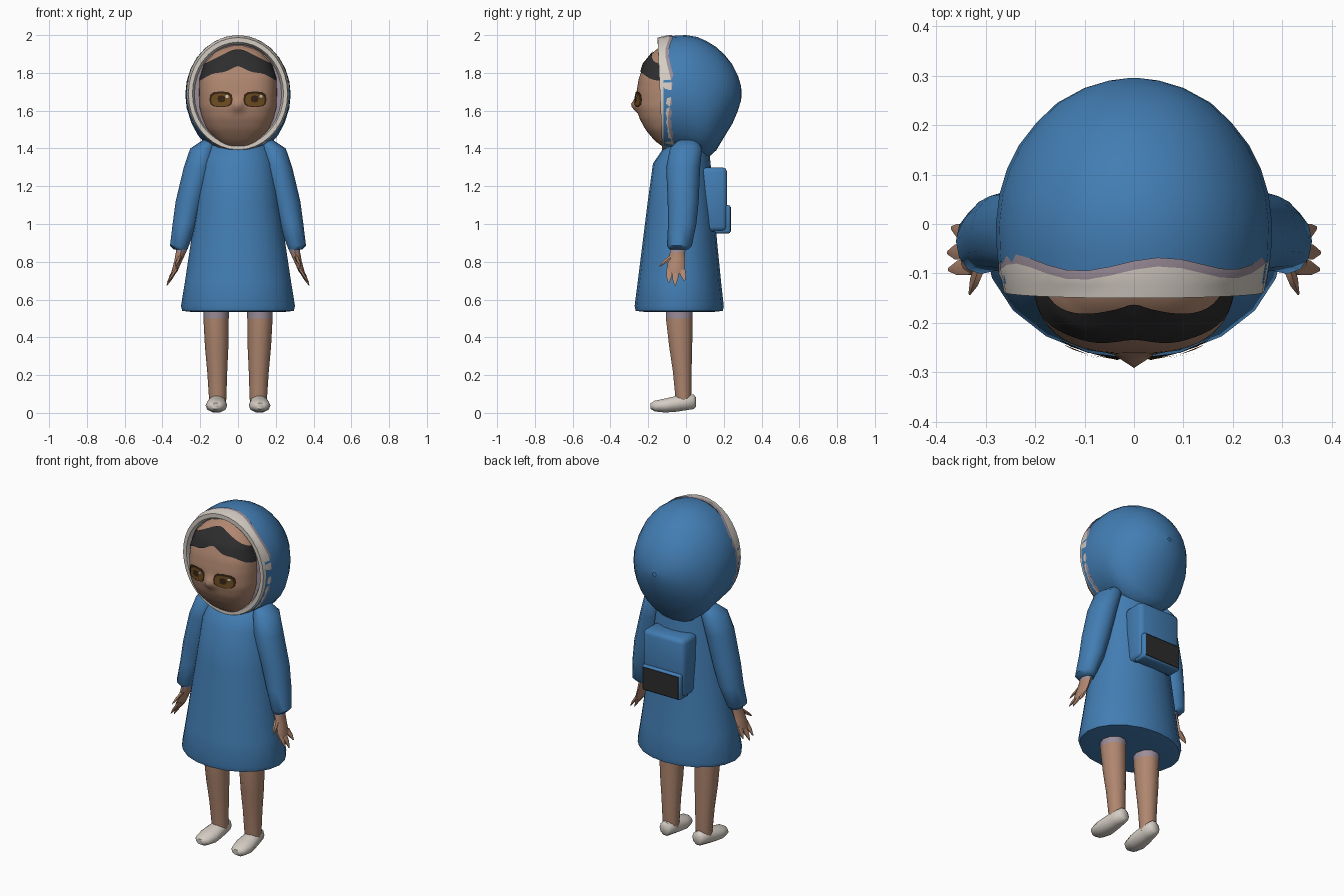
import bpy, bmesh, math
from mathutils import Vector

if "Cube" in bpy.data.objects:
    bpy.data.objects.remove(bpy.data.objects["Cube"])

COLOURS = {
    "coat_blue": (0.055, 0.205, 0.45), "skin": (0.43, 0.24, 0.16),
    "trim_white": (0.66, 0.61, 0.55), "hair_black": (0.026, 0.026, 0.027),
    "lining_mauve": (0.33, 0.27, 0.32), "eye_brown": (0.16, 0.075, 0.015),
    "eye_dark": (0.04, 0.018, 0.008),
}
MATS = {}
for name, c in COLOURS.items():
    MATS[name] = bpy.data.materials.new(name)
    MATS[name].diffuse_color = (*c, 1)


def finish(name, bm, colours, angle=50):
    bmesh.ops.recalc_face_normals(bm, faces=bm.faces)
    me = bpy.data.meshes.new(name)
    bm.to_mesh(me)
    bm.free()
    ob = bpy.data.objects.new(name, me)
    bpy.context.collection.objects.link(ob)
    for c in colours:
        me.materials.append(MATS[c])
    bpy.ops.object.select_all(action='DESELECT')
    ob.select_set(True)
    bpy.context.view_layer.objects.active = ob
    bpy.ops.object.shade_smooth_by_angle(angle=math.radians(angle))
    return ob


def loft(name, rings, colours, rule=None, caps=True, loop=False, wrap=True, angle=50):
    """Skin a list of point rings; rule(strip, centre) picks the colour slot."""
    bm = bmesh.new()
    vs = [[bm.verts.new(p) for p in r] for r in rings]
    n = len(rings[0])
    for i in range(len(vs) if loop else len(vs) - 1):
        a, b = vs[i], vs[(i + 1) % len(vs)]
        for j in range(n if wrap else n - 1):
            k = (j + 1) % n
            f = bm.faces.new((a[j], a[k], b[k], b[j]))
            if rule:
                f.material_index = rule(i, f.calc_center_median())
    if caps and not loop and wrap:
        bm.faces.new(vs[0])
        bm.faces.new(vs[-1])
    return finish(name, bm, colours, angle)


def ring_z(cx, cy, z, rx, ry, n=12):
    return [(cx + rx * math.cos(t), cy + ry * math.sin(t), z)
            for t in (2 * math.pi * i / n for i in range(n))]


def ring_y(cx, y, zc, rx, rz, n=28, shift=None):
    return [(cx + rx * math.cos(t), y + (shift(t) if shift else 0), zc + rz * math.sin(t))
            for t in (2 * math.pi * i / n for i in range(n))]


# Hood shell: y, half width, top, bottom
hood = [(-0.12, .268, 1.985, 1.39), (-.06, .277, 1.997, 1.38), (0, .279, 2.0, 1.37),
        (.06, .272, 1.99, 1.35), (.11, .257, 1.968, 1.345), (.16, .232, 1.937, 1.39),
        (.205, .197, 1.895, 1.465), (.245, .155, 1.845, 1.53), (.275, .10, 1.785, 1.60),
        (.29, .05, 1.735, 1.65), (.295, .01, 1.70, 1.68)]
loft("hood", [ring_y(0, y, (t + b) / 2, w, (t - b) / 2) for y, w, t, b in hood],
     ["coat_blue"], caps=False)

# Hood lining funnel, blue at the top and mauve elsewhere
loft("hood_lining", [ring_y(0, y, 1.69, w, h) for y, w, h in
     [(-.118, .24, .275), (-.09, .225, .262), (-.05, .19, .235), (-.04, .05, .06)]],
     ["lining_mauve", "coat_blue"], lambda i, c: int(c.z > 1.84))


# Hood trim with a slightly wavy back edge
def lean(t):
    return 0.012 - 0.012 * math.sin(t)


def wave(t):
    return lean(t) + 0.014 * math.sin(5 * t + 1)


section = [(1.0, -.125, lean), (.98, -.15, lean), (.90, -.15, lean), (.86, -.13, lean),
           (.89, -.10, lean), (1.0, -.10, lean), (1.022, -.082, wave), (1.022, -.10, wave)]
loft("hood_trim", [ring_y(0, y, 1.69, .268 * k, .303 * k, 36, s) for k, y, s in section],
     ["trim_white", "lining_mauve"], lambda i, c: int(i in (5, 6)), loop=True)

# Face: z, half width, front depth
FACE = [(1.40, .05, -.11), (1.44, .11, -.165), (1.50, .165, -.215), (1.56, .19, -.247),
        (1.62, .205, -.262), (1.70, .207, -.262), (1.77, .205, -.25), (1.85, .18, -.222),
        (1.92, .115, -.165), (1.945, .04, -.12)]


def face_point(x, z, lift=0.0, unit=False):
    """Point on the front of the face; x may be given as a -1..1 share of the width."""
    for (z0, w0, f0), (z1, w1, f1) in zip(FACE, FACE[1:]):
        if z <= z1 + 1e-6:
            break
    t = (z - z0) / (z1 - z0)
    w, f = w0 + (w1 - w0) * t, f0 + (f1 - f0) * t
    u = max(-1, min(1, x if unit else x / w))
    x = u * w
    nose = .033 * max(0, 1 - abs(x) / .045) * max(0, 1 - abs(z - 1.63) / .05)
    y = -.08 + (f + .08) * (1 - abs(u) ** 2.7) ** (1 / 2.7)
    return (x, y - nose - lift, z)


us = [math.sin(math.pi / 2 * i / 16) for i in range(-16, 17)]
rows = [1.40 + .545 * i / 30 for i in range(31)]
loft("face", [[face_point(u, z, 0, True) for u in us] for z in rows], ["skin"], wrap=False)

# Hair fringe arching over the forehead
hair = []
for k in range(7):
    row = []
    for u in us:
        low = 1.83 - .068 * abs(u) ** 1.3 + .006 * math.cos(9 * u)
        high = 1.925 - .08 * abs(u) ** 2
        row.append(face_point(u, low + (high - low) * k / 6, .007, True))
    hair.append(row)
loft("hair_fringe", hair, ["hair_black"], wrap=False)


# Eyes: thin plates that follow the face
def eye_plate(name, cx, cz, rx, rz, lift, colour):
    bm = bmesh.new()
    cen = bm.verts.new(face_point(cx, cz, lift))
    ring = []
    for i in range(12):
        t = math.tau * i / 12
        c, s = math.cos(t), math.sin(t)
        ring.append(bm.verts.new(face_point(
            cx + rx * math.copysign(abs(c) ** .7, c),
            cz + rz * math.copysign(abs(s) ** .7, s), lift)))
    for i in range(12):
        bm.faces.new((cen, ring[i], ring[(i + 1) % 12]))
    finish(name, bm, [colour])


for s, side in ((-1, "left"), (1, "right")):
    eye_plate(f"eye_rim_{side}", s * .09, 1.66, .062, .042, .006, "eye_dark")
    eye_plate(f"eye_iris_{side}", s * .09, 1.657, .052, .034, .010, "eye_brown")
    eye_plate(f"eye_pupil_{side}", s * .088, 1.662, .020, .018, .013, "eye_dark")
    eye_plate(f"eye_glint_{side}", s * .09 + .032, 1.675, .008, .008, .016, "trim_white")

# Coat body: z, half width, front, back
coat = [(1.44, .09, -.07, .08), (1.415, .16, -.11, .12), (1.32, .19, -.175, .13),
        (1.1, .22, -.205, .15), (.9, .25, -.23, .165), (.7, .28, -.255, .185),
        (.565, .302, -.272, .20), (.54, .295, -.266, .195), (.535, .25, -.22, .15)]
loft("coat", [ring_z(0, (f + b) / 2, z, w, (b - f) / 2, 20) for z, w, f, b in coat],
     ["coat_blue"])


# Backpack body, pocket and dark panel
def box(name, x, y0, y1, z0, z1, bevel, colour):
    bm = bmesh.new()
    bmesh.ops.create_cube(bm, size=1)
    for v in bm.verts:
        v.co = Vector((v.co.x * 2 * x, (y0 + y1) / 2 + v.co.y * (y1 - y0),
                       (z0 + z1) / 2 + v.co.z * (z1 - z0)))
    if bevel:
        bmesh.ops.bevel(bm, geom=bm.edges[:], offset=bevel, segments=2,
                        profile=.5, affect='EDGES')
    finish(name, bm, [colour])


box("backpack", .135, .08, .218, .96, 1.30, .025, "coat_blue")
box("backpack_pocket", .125, .15, .236, .95, 1.10, .012, "coat_blue")
box("backpack_panel", .115, .232, .239, .96, 1.09, 0, "hair_black")

# Limbs, built once per side
SLEEVE = [(1.445, .15, .01, .035, .05), (1.40, .185, 0, .068, .085), (1.30, .21, -.015, .077, .09),
          (1.12, .255, -.015, .075, .082), (1.0, .28, -.02, .066, .075),
          (.885, .31, -.035, .05, .066), (.865, .303, -.037, .036, .05)]
PALM = [(.89, .295, -.04, .034, .045), (.85, .302, -.045, .027, .04), (.80, .318, -.05, .02, .046),
        (.75, .336, -.055, .016, .047), (.735, .342, -.056, .01, .04)]
LEG = [(.57, .115, -.035, .068, .075), (.50, .116, -.036, .067, .074), (.35, .113, -.028, .062, .064),
       (.22, .11, -.02, .053, .052), (.10, .108, -.015, .047, .045), (.05, .108, -.015, .045, .04)]
# Shoe sections: y, half width, top, bottom
SHOE = [(-.187, .022, .052, .02), (-.165, .046, .066, .006), (-.11, .058, .078, 0),
        (-.05, .052, .092, .004), (.0, .046, .1, .012), (.04, .038, .1, .018), (.052, .02, .085, .03)]
# Finger base and tip
FINGERS = [((.325, -.085, .765), (.374, -.092, .69)), ((.335, -.055, .75), (.376, -.058, .675)),
           ((.333, -.022, .76), (.368, -.008, .70)), ((.308, -.075, .83), (.332, -.14, .775))]

for s, side in ((-1, "left"), (1, "right")):
    def rings(rows, n):
        return [ring_z(s * cx, cy, z, rx, ry, n) for z, cx, cy, rx, ry in rows]

    loft(f"sleeve_{side}", rings(SLEEVE, 12), ["coat_blue"])
    loft(f"hand_{side}", rings(PALM, 8), ["skin", "lining_mauve"], lambda i, c: int(i == 0))
    for k, (a, b) in enumerate(FINGERS):
        a, b = Vector((s * a[0], a[1], a[2])), Vector((s * b[0], b[1], b[2]))
        m = a.lerp(b, .55)
        loft(f"finger_{k + 1}_{side}", [ring_z(p.x, p.y, p.z, .6 * r, r, 6)
             for p, r in ((a, .02), (m, .017), (b, .004))], ["skin"])
    loft(f"leg_{side}", rings(LEG, 10), ["skin", "lining_mauve"], lambda i, c: int(i == 0))
    loft(f"shoe_{side}", [ring_y(s * (.109 - .05 * y), y, (t + b) / 2, w, (t - b) / 2, 10)
         for y, w, t, b in SHOE], ["trim_white"])

for m in bpy.data.materials:
    if m.users and not m.is_grease_pencil:
        m.use_nodes = True
        m.node_tree.nodes["Principled BSDF"].inputs["Base Color"].default_value = m.diffuse_color
